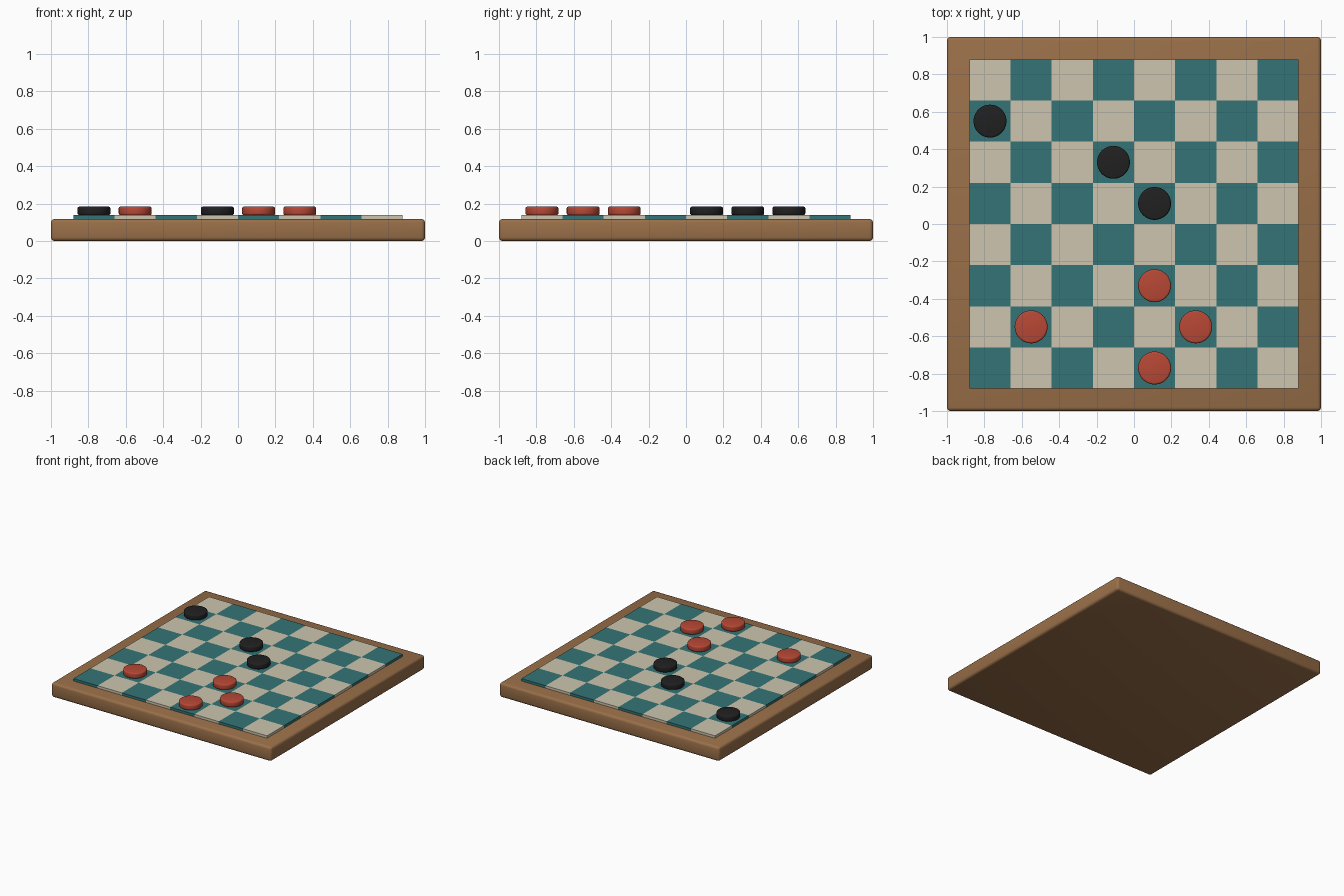
import bpy, bmesh, math

if "Cube" in bpy.data.objects:
    bpy.data.objects.remove(bpy.data.objects["Cube"], do_unlink=True)

BOARD_H, TILE_TOP, PIECE_TOP = 0.118, 0.138, 0.184
SQUARE, HALF = 0.22, 0.88


def material(name, r, g, b):
    m = bpy.data.materials.new(name)
    m.use_nodes = True
    m.diffuse_color = (r, g, b, 1)
    bsdf = next(n for n in m.node_tree.nodes if n.type == "BSDF_PRINCIPLED")
    bsdf.inputs["Base Color"].default_value = (r, g, b, 1)
    return m


wood = material("wood brown", 0.32, 0.16, 0.066)
teal = material("teal", 0.034, 0.175, 0.18)
cream = material("cream", 0.61, 0.56, 0.43)
red = material("red", 0.48, 0.065, 0.036)
black = material("black", 0.015, 0.015, 0.015)


def finish(name, bm, *mats):
    mesh = bpy.data.meshes.new(name)
    bm.to_mesh(mesh)
    bm.free()
    for m in mats:
        mesh.materials.append(m)
    ob = bpy.data.objects.new(name, mesh)
    bpy.context.collection.objects.link(ob)
    return ob


def soften(ob, width, segments):
    mod = ob.modifiers.new("rounded_edges", "BEVEL")
    mod.width, mod.segments = width, segments
    mod.limit_method = "ANGLE"
    mod.angle_limit = math.radians(40)
    bpy.ops.object.select_all(action="DESELECT")
    ob.select_set(True)
    bpy.context.view_layer.objects.active = ob
    bpy.ops.object.modifier_apply(modifier=mod.name)
    bpy.ops.object.shade_smooth_by_angle(angle=math.radians(35))


# Wooden board with rounded edges
bm = bmesh.new()
bmesh.ops.create_cube(bm, size=1)
bmesh.ops.scale(bm, vec=(2, 2, BOARD_H), verts=bm.verts)
bmesh.ops.translate(bm, vec=(0, 0, BOARD_H / 2), verts=bm.verts)
soften(finish("board", bm, wood), 0.02, 3)

# Raised checkered field: each wall takes the colour of its own square
bm = bmesh.new()
bmesh.ops.create_grid(bm, x_segments=8, y_segments=8, size=HALF)
bmesh.ops.translate(bm, vec=(0, 0, TILE_TOP), verts=bm.verts)
rim = [e for e in bm.edges if e.is_boundary]
wall = bmesh.ops.extrude_edge_only(bm, edges=rim)["geom"]
for v in wall:
    if isinstance(v, bmesh.types.BMVert):
        v.co.z = BOARD_H - 0.002
bmesh.ops.recalc_face_normals(bm, faces=bm.faces)
for f in bm.faces:
    c = f.calc_center_median()
    col, row = (min(7, max(0, int((v + HALF) / SQUARE))) for v in (c.x, c.y))
    f.material_index = (col + row) % 2
    # normals must face away from the middle of the field
    if f.normal.dot((c.x, c.y, 0) if abs(f.normal.z) < 0.5 else (0, 0, 1)) < 0:
        f.normal_flip()
finish("checkered_squares", bm, teal, cream)


# Playing pieces, placed by column and row
def piece(name, col, row, mat):
    h = PIECE_TOP - TILE_TOP
    bm = bmesh.new()
    bmesh.ops.create_cone(bm, cap_ends=True, segments=48, radius1=0.088,
                          radius2=0.088, depth=h)
    ob = finish(name, bm, mat)
    soften(ob, 0.01, 3)
    ob.location = ((col - 3.5) * SQUARE, (row - 3.5) * SQUARE, TILE_TOP + h / 2)


for label, mat, spots in (
        ("red_piece", red, [(4, 0), (1, 1), (5, 1), (4, 2)]),
        ("black_piece", black, [(4, 4), (3, 5), (0, 6)])):
    for n, (col, row) in enumerate(spots, 1):
        piece(f"{label}_{n}", col, row, mat)
